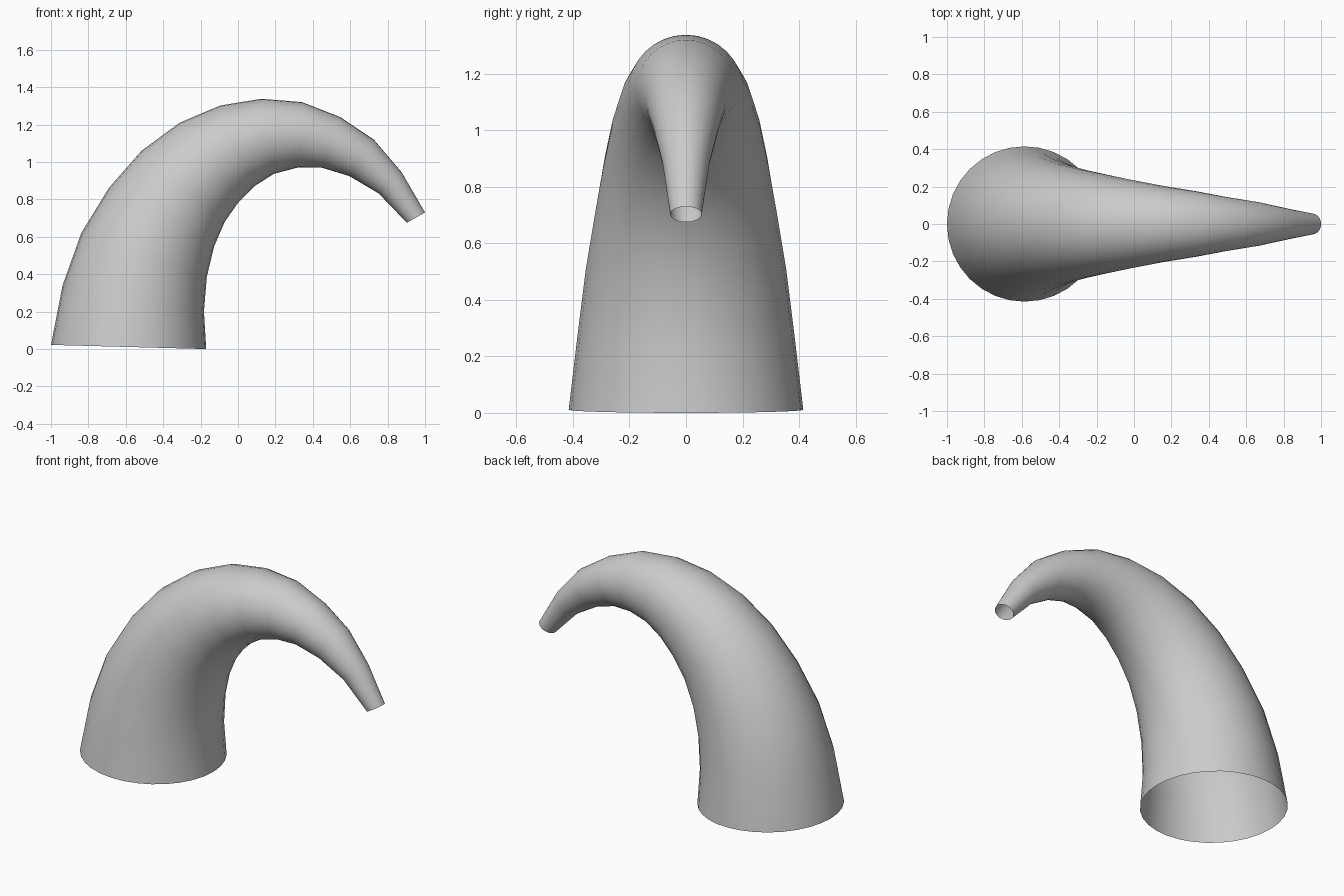
import bpy, bmesh
from math import cos, sin, tau
from mathutils import Vector

if "Cube" in bpy.data.objects:
    bpy.data.objects.remove(bpy.data.objects["Cube"])

SIDES = 32
# Outer and inner edge of the curved horn in the x-z plane, base to tip
outer = [(-1, .022), (-.938, .34), (-.838, .62), (-.69, .862), (-.516, 1.06), (-.312, 1.21), (-.095, 1.302),
         (.125, 1.338), (.343, 1.32), (.547, 1.24), (.726, 1.12), (.875, .945), (1, .73)]
inner = [(-.17, .0), (-.182, .20), (-.167, .385), (-.128, .548), (-.071, .68), (.004, .787), (.09, .872),
         (.192, .937), (.318, .97), (.447, .97), (.595, .925), (.752, .832), (.903, .675)]

# Open tapered tube: one circular ring per edge pair
bm = bmesh.new()
rings = []
for i, ((ox, oz), (ix, iz)) in enumerate(zip(outer, inner)):
    a, b = Vector((ox, 0, oz)), Vector((ix, 0, iz))
    centre, half = (a + b) / 2, (a - b) / 2
    side = Vector((0, half.length, 0))
    rings.append([bm.verts.new(centre + half * cos(tau * k / SIDES) + side * sin(tau * k / SIDES))
                  for k in range(SIDES)])
for r, s in zip(rings, rings[1:]):
    for k in range(SIDES):
        n = (k + 1) % SIDES
        bm.faces.new((r[k], s[k], s[n], r[n])).smooth = True

# Make the surface face outward
bm.normal_update()
f = bm.faces[:][0]
if f.normal.dot(f.calc_center_median() - Vector((-.585, 0, .1))) < 0:
    bmesh.ops.reverse_faces(bm, faces=bm.faces[:])

mesh = bpy.data.meshes.new("curved_horn")
bm.to_mesh(mesh)
bm.free()
bpy.context.collection.objects.link(bpy.data.objects.new("curved_horn", mesh))
